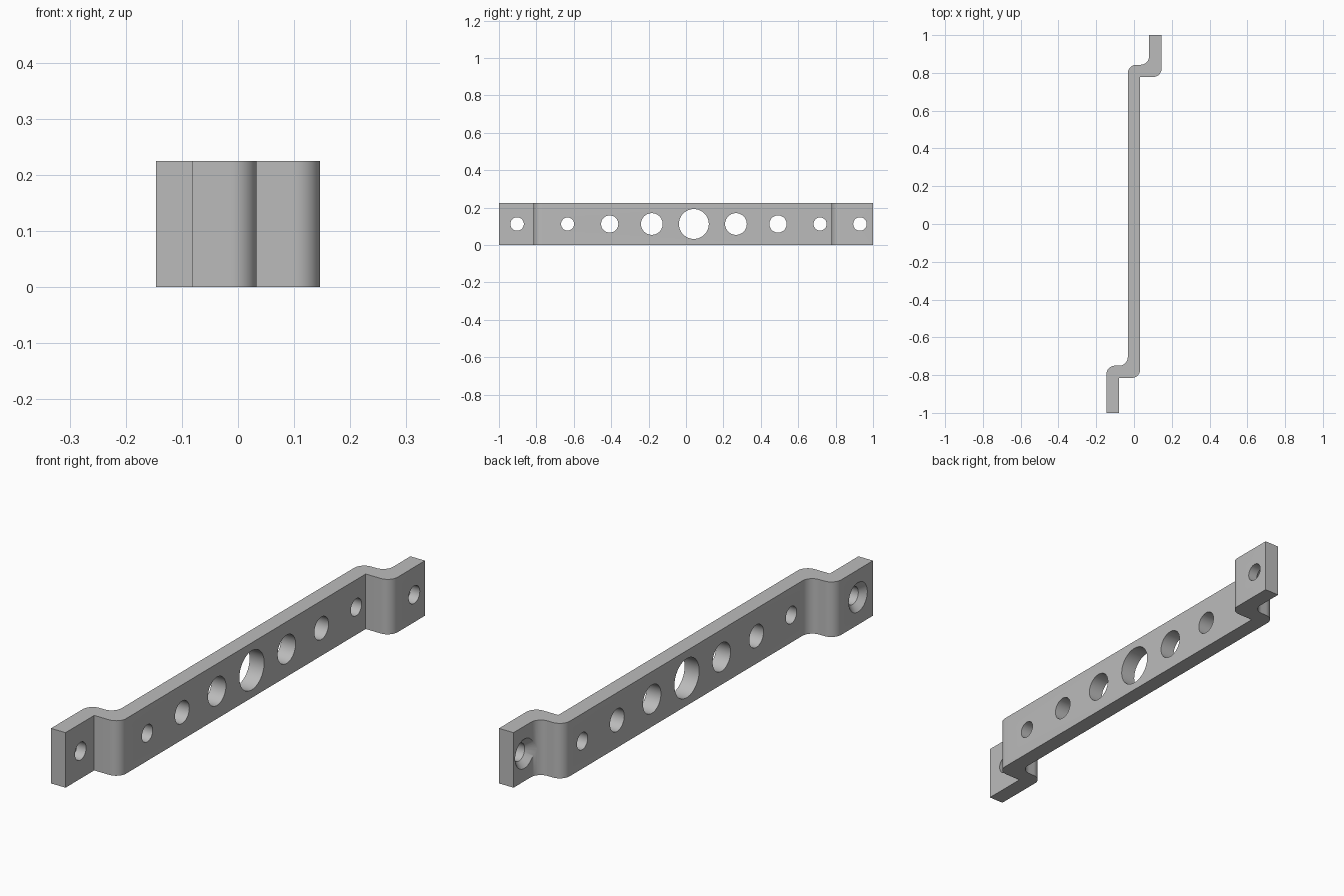
import bpy, bmesh, math
from mathutils import Vector

cube = bpy.data.objects.get("Cube")
if cube:
    bpy.data.objects.remove(cube, do_unlink=True)

HEIGHT = 0.225
HALF = 0.033          # half the strip thickness
TAB = 0.113           # sideways offset of the end tabs
BEND = 0.045          # bend radius

steel = bpy.data.materials.new("grey metal")
steel.use_nodes = True
steel.diffuse_color = (0.5, 0.5, 0.5, 1)
steel.node_tree.nodes["Principled BSDF"].inputs["Base Color"].default_value = (0.5, 0.5, 0.5, 1)


def new_object(name, bm):
    bmesh.ops.recalc_face_normals(bm, faces=bm.faces)
    mesh = bpy.data.meshes.new(name)
    bm.to_mesh(mesh)
    bm.free()
    mesh.materials.append(steel)
    obj = bpy.data.objects.new(name, mesh)
    bpy.context.collection.objects.link(obj)
    return obj


def rounded(corners, steps=10):
    """Replace each right-angled corner (x, y, radius) by an arc."""
    points = []
    for i, (x, y, r) in enumerate(corners):
        p = Vector((x, y))
        if r == 0:
            points.append(p)
            continue
        a = (Vector(corners[i - 1][:2]) - p).normalized() * r
        b = (Vector(corners[(i + 1) % len(corners)][:2]) - p).normalized() * r
        for k in range(steps + 1):
            t = k / steps * math.pi / 2
            points.append(p + a * (1 - math.sin(t)) + b * (1 - math.cos(t)))
    return points


def add_revolved(bm, y, profile, sides=48):
    """Closed solid around an axis along x; profile is (x, radius)."""
    rings = []
    for x, r in profile:
        rings.append([bm.verts.new((x, y + r * math.cos(2 * math.pi * k / sides),
                                    HEIGHT / 2 + r * math.sin(2 * math.pi * k / sides)))
                      for k in range(sides)])
    for a, b in zip(rings, rings[1:]):
        for k in range(sides):
            n = (k + 1) % sides
            bm.faces.new((a[k], a[n], b[n], b[k]))
    bm.faces.new(rings[0])
    bm.faces.new(rings[-1])


# Strip with two offset bends
outline = rounded([
    (-TAB - HALF, -1, 0), (-TAB + HALF, -1, 0),
    (-TAB + HALF, -0.815, 0), (HALF, -0.815, BEND),
    (HALF, 0.778, 0), (TAB + HALF, 0.778, BEND),
    (TAB + HALF, 1, 0), (TAB - HALF, 1, 0),
    (TAB - HALF, 0.843, BEND), (-HALF, 0.843, BEND),
    (-HALF, -0.75, BEND), (-TAB - HALF, -0.75, BEND)])
bm = bmesh.new()
base = bm.faces.new([bm.verts.new((p.x, p.y, 0)) for p in outline])
top = bmesh.ops.extrude_face_region(bm, geom=[base])
bmesh.ops.translate(bm, vec=(0, 0, HEIGHT),
                    verts=[v for v in top["geom"] if isinstance(v, bmesh.types.BMVert)])
bracket = new_object("offset_bracket", bm)

# Row of round holes, largest in the middle
bm = bmesh.new()
for i, r in enumerate((0.035, 0.046, 0.058, 0.08, 0.058, 0.046, 0.035)):
    add_revolved(bm, -0.633 + 0.225 * i, [(-0.07, r), (0.07, r)])

# Countersunk screw holes in the tabs
for y, x in ((-0.903, -TAB), (0.93, TAB)):
    face = x - HALF
    add_revolved(bm, y, [(face - 0.01, 0.07), (face + 0.024, 0.036), (x + 0.06, 0.036)])
cutter = new_object("hole_cutter", bm)
cutter.hide_render = True

# Cut the holes and shade
cut = bracket.modifiers.new("holes", 'BOOLEAN')
cut.operation = 'DIFFERENCE'
cut.solver = 'EXACT'
cut.object = cutter
bpy.ops.object.select_all(action='DESELECT')
bpy.context.view_layer.objects.active = bracket
bracket.select_set(True)
bpy.ops.object.modifier_apply(modifier=cut.name)
bpy.data.objects.remove(cutter, do_unlink=True)
bpy.ops.object.shade_smooth_by_angle(angle=math.radians(30))
